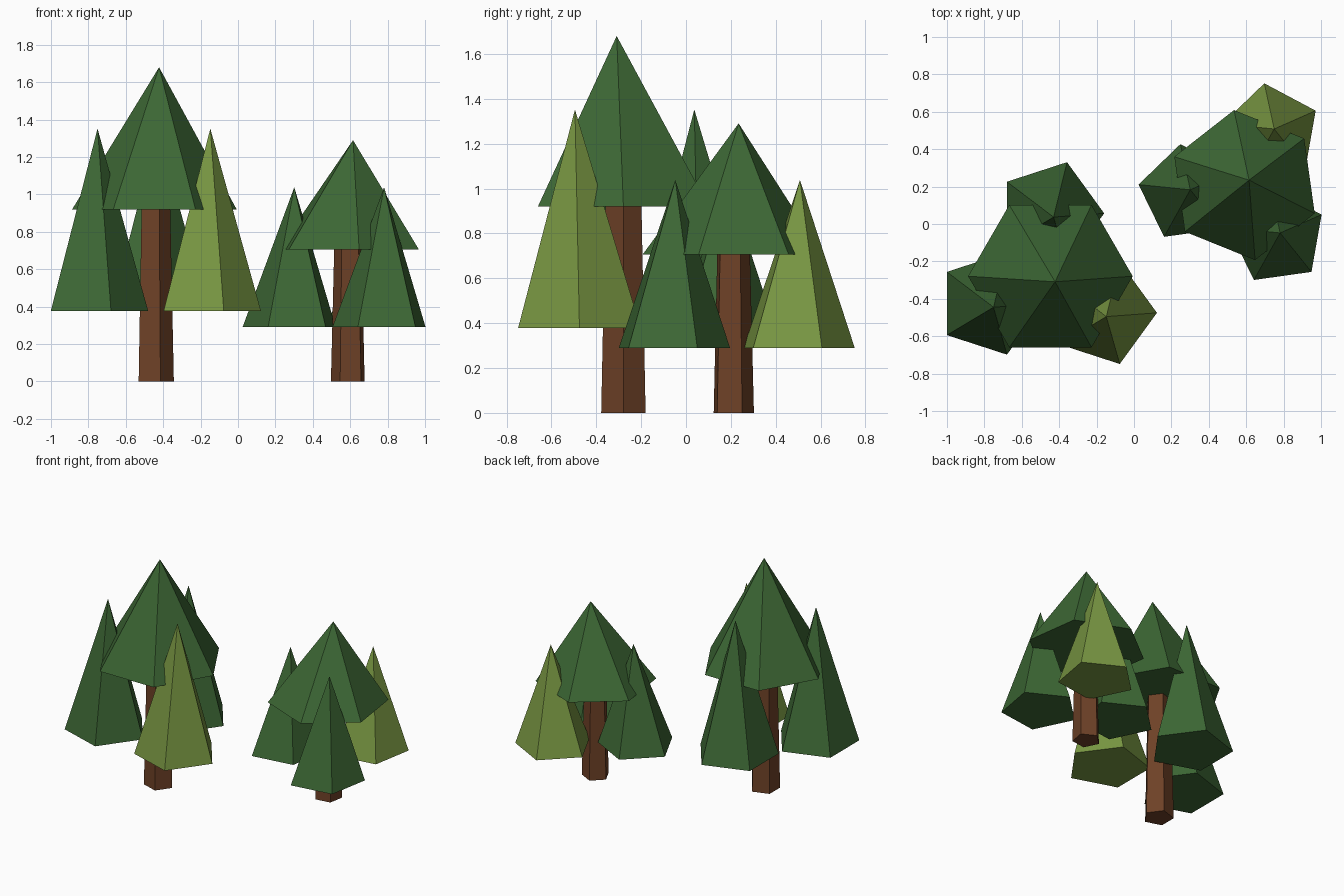
import bpy, bmesh, math
from mathutils import Matrix

if "Cube" in bpy.data.objects:
    bpy.data.objects.remove(bpy.data.objects["Cube"])


def material(name, rgb):
    m = bpy.data.materials.new(name)
    m.diffuse_color = (*rgb, 1)
    m.use_nodes = True
    m.node_tree.nodes["Principled BSDF"].inputs["Base Color"].default_value = m.diffuse_color
    return m


GREEN = material("dark_green", (0.046, 0.137, 0.035))
LIME = material("olive_green", (0.19, 0.31, 0.055))
BROWN = material("bark_brown", (0.155, 0.053, 0.020))


def solid(name, mat, sides, center, z0, z1, r0, r1, lean, xf):
    """Flat-sided cone or frustum whose top is shifted sideways by lean."""
    bm = bmesh.new()
    ring = lambda r, z, dx, dy: [bm.verts.new((
        center[0] + dx + r * math.cos(math.tau * i / sides),
        center[1] + dy + r * math.sin(math.tau * i / sides), z)) for i in range(sides)]
    base = ring(r0, z0, 0, 0)
    bm.faces.new(base[::-1])
    if r1 > 0:
        top = ring(r1, z1, *lean)
        bm.faces.new(top)
    else:
        tip = bm.verts.new((center[0] + lean[0], center[1] + lean[1], z1))
    for i in range(sides):
        j = (i + 1) % sides
        bm.faces.new((base[i], base[j], top[j], top[i]) if r1 > 0 else (base[i], base[j], tip))
    bmesh.ops.transform(bm, matrix=xf, verts=bm.verts)
    me = bpy.data.meshes.new(name)
    bm.to_mesh(me)
    bm.free()
    me.materials.append(mat)
    bpy.context.collection.objects.link(bpy.data.objects.new(name, me))


def tree(prefix, pos, angle, sxy, sz):
    xf = (Matrix.Translation((*pos, 0)) @ Matrix.Rotation(math.radians(angle), 4, 'Z')
          @ Matrix.Diagonal((sxy, sxy, sz, 1)))
    # trunk and main crown
    solid(prefix + "_trunk", BROWN, 5, (0, 0), 0, 1.0, 0.104, 0.083, (0, 0), xf)
    solid(prefix + "_crown", GREEN, 6, (0, 0), 0.92, 1.68, 0.44, 0, (0.025, -0.03), xf)
    # three lower side cones
    for part, mat, c in (("left", GREEN, (-0.321, -0.146)),
                         ("right", LIME, (0.282, -0.196)),
                         ("back", GREEN, (0.0, 0.336))):
        solid(f"{prefix}_{part}_foliage", mat, 5, c, 0.378, 1.352, 0.2875, 0, (0.017, -0.02), xf)


tree("tall_tree", (-0.447, -0.279), 0, 1, 1)
tree("short_tree", (0.591, 0.208), 98, 0.92, 0.768)
